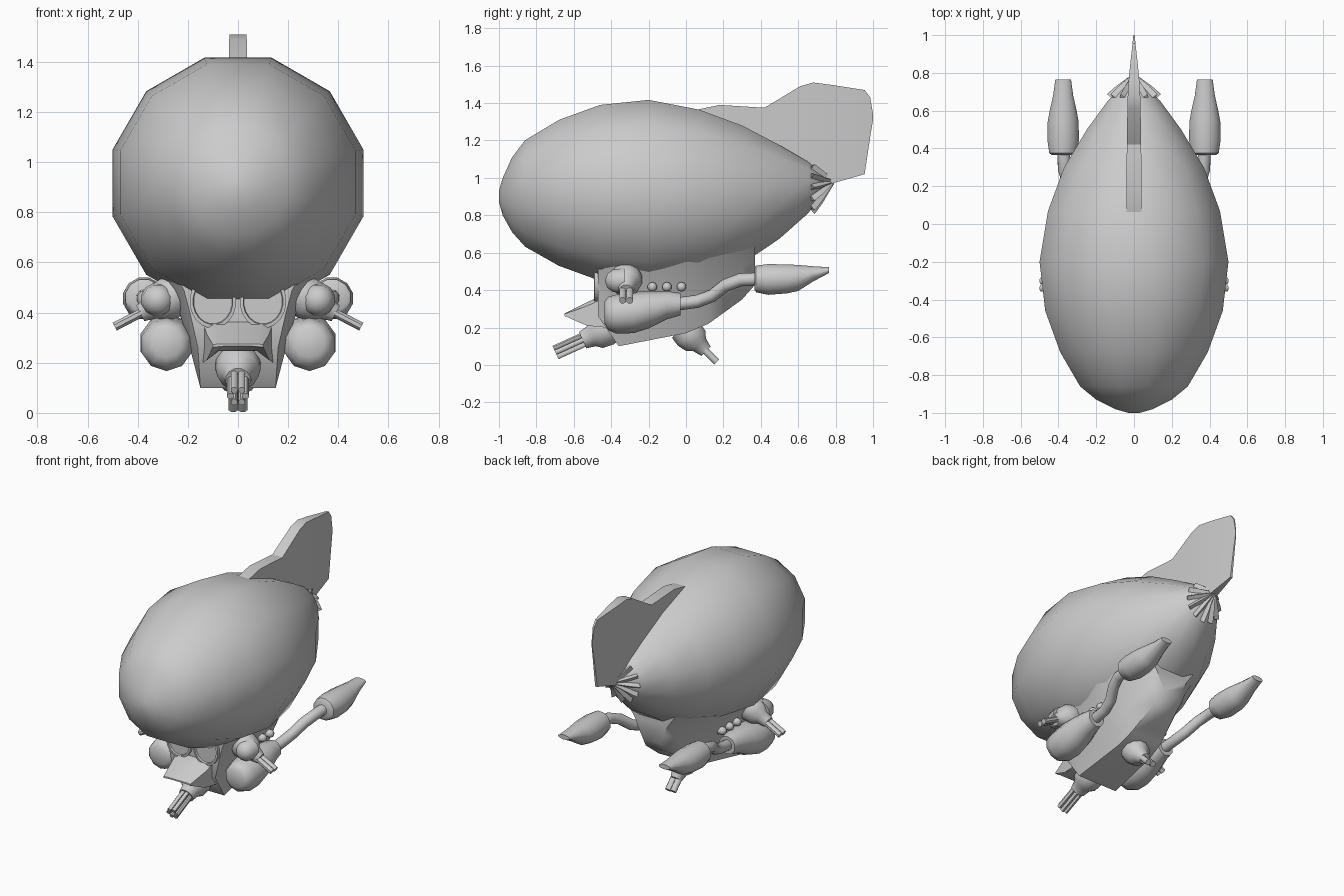
import bpy
import bmesh
import math
from mathutils import Vector

cube = bpy.data.objects.get("Cube")
if cube:
    bpy.data.objects.remove(cube, do_unlink=True)

grey = bpy.data.materials.new("plain_grey")
grey.use_nodes = True
grey.diffuse_color = (0.6, 0.6, 0.6, 1)
grey.node_tree.nodes["Principled BSDF"].inputs["Base Color"].default_value = (0.6, 0.6, 0.6, 1)

UP = Vector((0, 0, 1))


def loft(name, rings, smooth=45):
    """Skin a list of closed rings and cap both ends."""
    bm = bmesh.new()
    rows = [[bm.verts.new(p) for p in ring] for ring in rings]
    n = len(rows[0])
    for a, b in zip(rows, rows[1:]):
        for i in range(n):
            j = (i + 1) % n
            bm.faces.new((a[i], a[j], b[j], b[i]))
    bm.faces.new(rows[0])
    bm.faces.new(rows[-1])
    bmesh.ops.recalc_face_normals(bm, faces=bm.faces)
    mesh = bpy.data.meshes.new(name)
    bm.to_mesh(mesh)
    bm.free()
    mesh.materials.append(grey)
    ob = bpy.data.objects.new(name, mesh)
    bpy.context.collection.objects.link(ob)
    bpy.ops.object.select_all(action="DESELECT")
    ob.select_set(True)
    bpy.context.view_layer.objects.active = ob
    bpy.ops.object.shade_smooth_by_angle(angle=math.radians(smooth))
    return ob


def tube(name, pts, radii, n=12, axis=None, smooth=45):
    """Round or elliptical body along a path; radii are numbers or (side, up)."""
    pts = [Vector(p) for p in pts]
    rings = []
    for i, p in enumerate(pts):
        d = axis or pts[min(i + 1, len(pts) - 1)] - pts[max(i - 1, 0)]
        d = Vector(d).normalized()
        side = d.cross(UP).normalized()
        top = side.cross(d)
        r = radii[i]
        rs, ru = r if isinstance(r, tuple) else (r, r)
        angles = [2 * math.pi * (k + 0.5) / n for k in range(n)]
        rings.append([p + side * rs * math.cos(a) + top * ru * math.sin(a) for a in angles])
    return loft(name, rings, smooth)


def gun(name, base, direction, profile, offsets, start, end, r):
    """Turned housing with a bundle of barrels."""
    base, d = Vector(base), Vector(direction).normalized()
    side = d.cross(UP).normalized()
    top = side.cross(d)
    tube(name + "_housing", [base + d * t for t, _ in profile], [q for _, q in profile], axis=d)
    for k, (u, v) in enumerate(offsets):
        o = base + side * u + top * v
        tube(f"{name}_barrel_{k + 1}", [o + d * start, o + d * end], [r, r], 8, d)


# Gas envelope: y, apothem, centre height
envelope = [(-1, .03, .9), (-.98, .1, .9), (-.93, .2, .91), (-.86, .285, .917),
            (-.68, .39, .92), (-.46, .47, .92), (-.2, .5, .917), (.07, .455, .91),
            (.3, .37, .91), (.5, .25, .925), (.65, .14, .948), (.78, .01, .975)]
tube("envelope", [(0, y, z) for y, a, z in envelope],
     [a / math.cos(math.pi / 12) for y, a, z in envelope], 12, (0, 1, 0), 60)

# Pleated collar around the tail
collar = []
for y, z, r, wave in ((.67, .95, .125, .018), (.72, .96, .085, .01), (.79, .978, .012, 0)):
    ring = []
    for k in range(24):
        a = 2 * math.pi * k / 24
        q = r + wave * (-1) ** k
        ring.append((q * math.cos(a), y + wave * (-1) ** k, z + q * math.sin(a)))
    collar.append(ring)
loft("tail_collar", collar, 25)

# Tail fin: y, top, bottom, half thickness
fin = [(.06, 1.365, 1.2, .04), (.18, 1.39, 1.15, .04), (.42, 1.375, 1.05, .038),
       (.61, 1.49, 1, .035), (.68, 1.51, .98, .033), (.78, 1.497, .97, .027),
       (.955, 1.47, 1.02, .008), (.985, 1.43, 1.22, .005), (1, 1.34, 1.31, .003)]
loft("tail_fin", [[(-w, y, b), (w, y, b), (w, y, t), (-w, y, t)] for y, t, b, w in fin], 25)

# Gondola hull: y, top / middle / lower / keel half widths, keel height
hull = [(-.47, .29, .215, .19, .16, .26), (-.36, .34, .24, .2, .15, .1),
        (0, .36, .25, .2, .13, .17), (.12, .33, .22, .18, .12, .22),
        (.3, .24, .17, .14, .09, .35), (.37, .18, .12, .1, .06, .43)]
rings = []
for y, w1, w2, w3, w4, zb in hull:
    half = [(w1, .64), (w2, zb + (.64 - zb) * .6), (w3, zb + (.64 - zb) * .35), (w4, zb)]
    rings.append([(x, y, z) for x, z in half] + [(-x, y, z) for x, z in reversed(half)])
loft("gondola_hull", rings, 50)

# Snout hood over the front gun: y, top, bottom, half width
hood = [(-.65, .275, .262, .1), (-.53, .335, .21, .125), (-.43, .38, .2, .14)]
loft("snout_hood", [[(-w, y, b), (-w, y, t - .02 * min(1, (t - b) * 9)), (-w * .75, y, t),
                     (w * .75, y, t), (w, y, t - .02 * min(1, (t - b) * 9)), (w, y, b),
                     (w * .6, y, b + (t - b) * .3), (-w * .6, y, b + (t - b) * .3)]
                    for y, t, b, w in hood], 25)

# Front rotary gun and twin belly gun
hexagon = [(.03 * math.cos(k * math.pi / 3), .03 * math.sin(k * math.pi / 3)) for k in range(6)]
gun("front_gun", (0, -.37, .215), (0, -.32, -.145),
    [(0, .08), (.06, .092), (.12, .085), (.15, .06), (.2, .05)], hexagon, .17, .36, .014)
twin = [(-.019, 0), (.019, 0)]
turret = [(0, .08), (.05, .088), (.1, .078), (.13, .05), (.18, .036)]
gun("belly_gun", (0, -.02, .2), (0, 1, -1), turret, twin, .15, .26, .02)

for s, label in ((1, "left"), (-1, "right")):
    # Goggle window with raised rim
    steps = [(-.45, 1), (-.49, 1), (-.492, .86), (-.48, .83)]
    tube(label + "_goggle", [(s * .1, y, .445) for y, f in steps],
         [(.093 * f, .108 * f) for y, f in steps], 20, (0, -1, 0), 35)

    # Side gun with a round pod in front
    gun(label + "_side_gun", (s * .23, -.32, .48), (s * .26, 0, -.135), turret, twin, .15, .295, .019)
    pod = [(-.33, .07), (-.39, .062), (-.42, .04), (-.43, .012)]
    tube(label + "_gun_pod", [(s * .32, y, .45) for y, r in pod], [r for y, r in pod], 12, (0, -1, 0))

    # Fuel tank: y, height, radius
    tank = [(-.435, .28, .06), (-.415, .275, .09), (-.37, .272, .105), (-.28, .28, .11),
            (-.2, .295, .1), (-.1, .32, .075), (-.03, .325, .06)]
    tube(label + "_tank", [(s * .285, y, z) for y, z, r in tank], [r for y, z, r in tank], 10, (0, 1, 0))

    # Bent exhaust pipe
    tube(label + "_pipe", [(s * .285, -.05, .325), (s * .29, .06, .34), (s * .31, .14, .37),
                           (s * .345, .21, .425), (s * .37, .29, .455), (s * .372, .4, .46)],
         [.035] * 6, 10)

    # Thruster: y, height, half width, half height
    jet = [(.365, .46, .06, .06), (.375, .46, .076, .074), (.44, .457, .086, .085),
           (.54, .46, .085, .08), (.6, .465, .074, .072), (.68, .487, .055, .042),
           (.765, .507, .043, .016)]
    tube(label + "_thruster", [(s * .375, y, z) for y, z, w, h in jet],
         [(w, h) for y, z, w, h in jet], 12, (0, 1, 0))

    # Row of round side vents
    for k in range(3):
        y = -.18 + k * .078
        tube(f"{label}_vent_{k + 1}", [(s * x, y, .417) for x in (.2, .26, .275, .28)],
             [.026, .026, .018, .006], 10, (s, 0, 0), 60)
